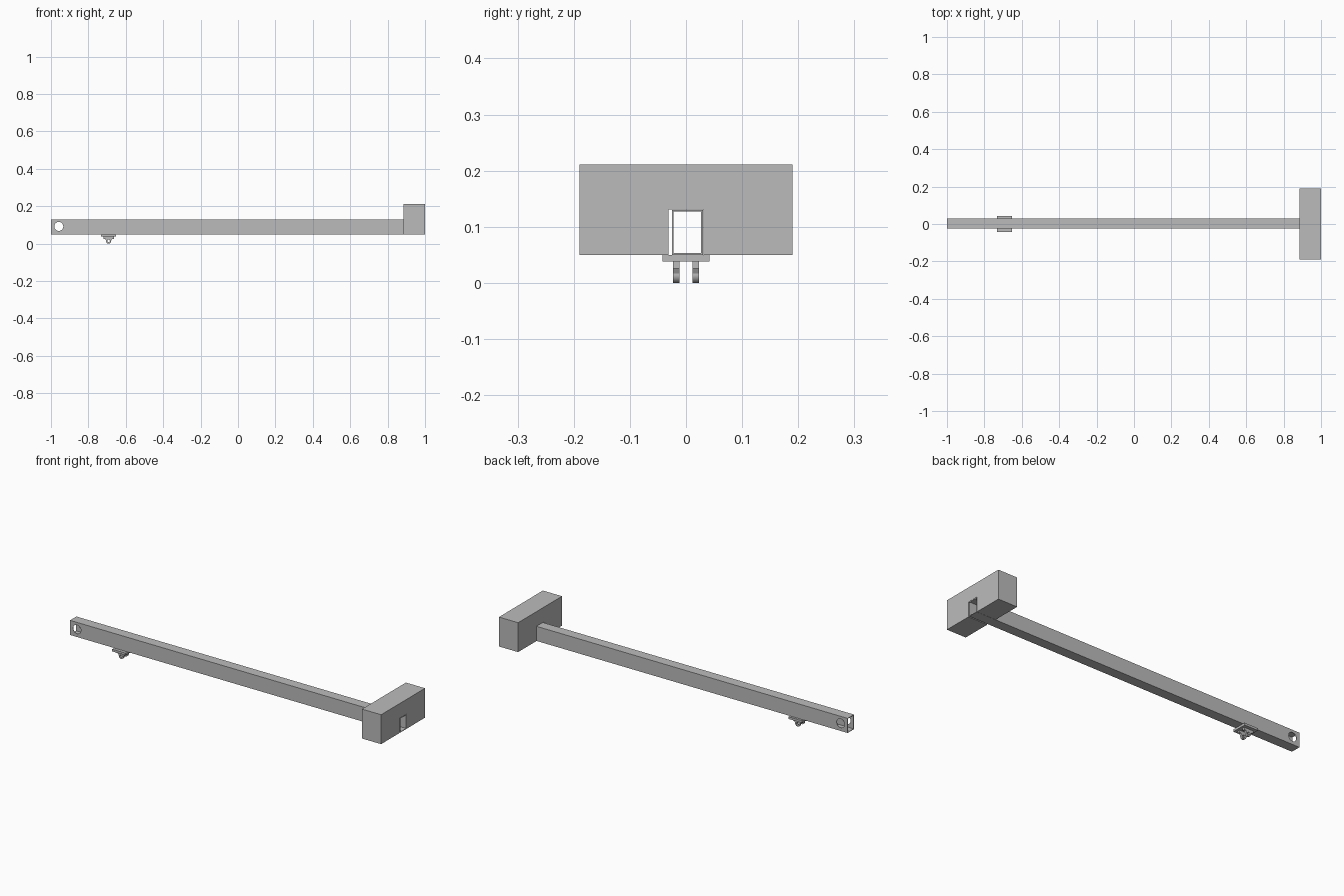
import bpy, bmesh, math
from mathutils import Vector, Matrix

if "Cube" in bpy.data.objects:
    bpy.data.objects.remove(bpy.data.objects["Cube"], do_unlink=True)

grey = bpy.data.materials.new("plain_grey")
grey.use_nodes = True
grey.diffuse_color = (0.5, 0.5, 0.5, 1)
grey.node_tree.nodes["Principled BSDF"].inputs["Base Color"].default_value = (0.5, 0.5, 0.5, 1)


def finish(name, bm):
    """Turn a bmesh into a grey object."""
    bmesh.ops.recalc_face_normals(bm, faces=bm.faces)
    mesh = bpy.data.meshes.new(name)
    bm.to_mesh(mesh)
    bm.free()
    mesh.materials.append(grey)
    ob = bpy.data.objects.new(name, mesh)
    bpy.context.collection.objects.link(ob)
    return ob


def extrude(name, points, direction):
    """Extrude a closed outline along a direction."""
    bm = bmesh.new()
    face = bm.faces.new([bm.verts.new(p) for p in points])
    geo = bmesh.ops.extrude_face_region(bm, geom=[face])["geom"]
    moved = [g for g in geo if isinstance(g, bmesh.types.BMVert)]
    bmesh.ops.translate(bm, verts=moved, vec=Vector(direction))
    return finish(name, bm)


def box(name, x, y, z):
    outline = [(x[0], y[0], z[0]), (x[0], y[1], z[0]), (x[0], y[1], z[1]), (x[0], y[0], z[1])]
    return extrude(name, outline, (x[1] - x[0], 0, 0))


def rod(name, centre, radius, length, axis):
    bm = bmesh.new()
    bmesh.ops.create_cone(bm, cap_ends=True, segments=32, radius1=radius, radius2=radius, depth=length)
    turn = Vector((0, 0, 1)).rotation_difference(Vector(axis)).to_matrix().to_4x4()
    bm.transform(Matrix.Translation(centre) @ turn)
    return finish(name, bm)


def cut(ob, cutter):
    """Subtract a cutter from an object, then discard the cutter."""
    mod = ob.modifiers.new("cut", "BOOLEAN")
    mod.operation = "DIFFERENCE"
    mod.solver = "EXACT"
    mod.object = cutter
    cutter.hide_render = True
    bpy.context.view_layer.objects.active = ob
    bpy.ops.object.modifier_apply(modifier=mod.name)
    bpy.data.objects.remove(cutter, do_unlink=True)


def smooth(ob):
    bpy.ops.object.select_all(action="DESELECT")
    ob.select_set(True)
    bpy.context.view_layer.objects.active = ob
    bpy.ops.object.shade_smooth_by_angle(angle=math.radians(30))


BASE, WALL = 0.05, 0.003

# Hollow beam, open at both ends, with a cross bore near the free end
beam = box("hollow_beam", (-1, 1), (-0.025, 0.03), (BASE, 0.13))
cut(beam, box("beam_core", (-1.1, 1.1), (-0.025 + WALL, 0.03 - WALL), (BASE + WALL, 0.13 - WALL)))
cut(beam, rod("beam_bore", (-0.958, 0, 0.092), 0.024, 0.3, (0, 1, 0)))
smooth(beam)

# End block with an open-bottomed slot for the beam and a pin hole
slot, half, top = 0.031, 0.19, 0.211
outline = [(-half, BASE), (-slot, BASE), (-slot, 0.131), (slot, 0.131),
           (slot, BASE), (half, BASE), (half, top), (-half, top)]
block = extrude("end_block", [(0.884, y, z) for y, z in outline], (0.116, 0, 0))
cut(block, rod("pin_hole", (0.94, 0, 0.179), 0.0065, 0.4, (1, 0, 0)))
smooth(block)

# Mounting plate under the beam
MX = -0.692
plate = box("mounting_plate", (MX - 0.041, MX + 0.041), (-0.042, 0.042), (0.038, BASE))

# Pair of rounded lugs with pin holes
R = 0.014
arc = [(R * math.cos(a), R + R * math.sin(a))
       for a in (math.radians(10 - 200 * i / 16) for i in range(17))]
profile = [(-0.028, 0.038), (0.028, 0.038), (0.028, 0.026), (0.019, 0.026)] + arc
profile += [(-0.019, 0.026), (-0.028, 0.026)]
for side, name in ((-1, "front_lug"), (1, "back_lug")):
    lug = extrude(name, [(MX + x, side * 0.0115, z) for x, z in profile], (0, side * 0.012, 0))
    cut(lug, rod("lug_hole", (MX, side * 0.0175, 0.015), 0.007, 0.05, (0, 1, 0)))
    smooth(lug)
